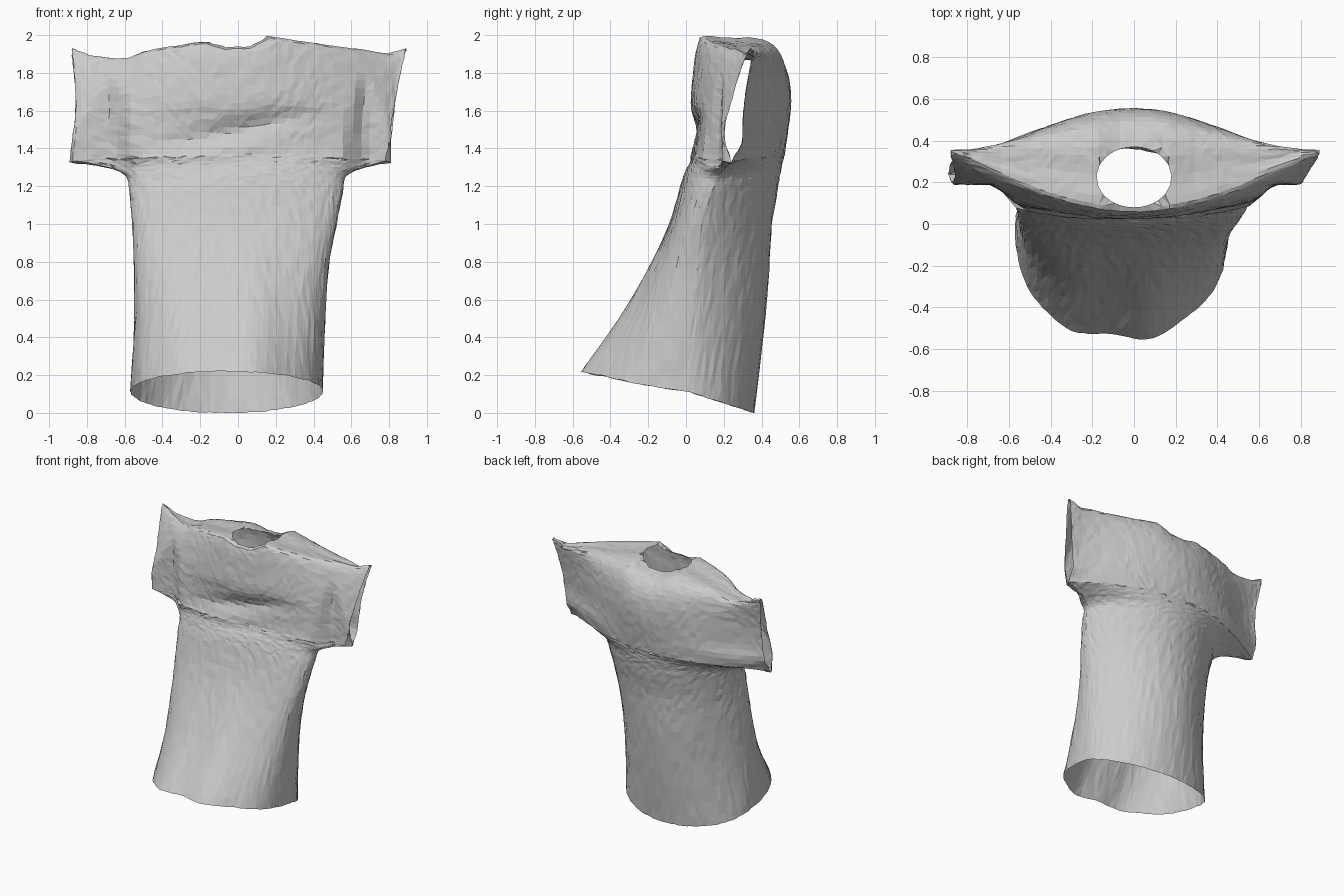
import bpy
import bmesh
import math
import random

random.seed(4)
cube = bpy.data.objects.get("Cube")
if cube:
    bpy.data.objects.remove(cube)

COLUMNS = 52
ARMHOLE = .57     # half width of the body, beyond which the sleeves start
CUFF_SHARE = .8   # part of each row that stays on the body


def resample(rows, steps):
    """Smooth in-between rows through every given row."""
    result = []
    for i in range(len(rows) - 1):
        a, b, c, d = (rows[max(0, min(len(rows) - 1, i + k))] for k in (-1, 0, 1, 2))
        for s in range(steps):
            t = s / steps
            result.append([q + t * (r - p) / 2 + t * t * (p - 2.5 * q + 2 * r - w / 2)
                           + t ** 3 * (1.5 * (q - r) + (w - p) / 2)
                           for p, q, r, w in zip(a, b, c, d)])
    return result + [list(rows[-1])]


def piecewise(points, x):
    """Linear interpolation along a short outline."""
    for (xa, za), (xb, zb) in zip(points, points[1:]):
        if x <= xb:
            return za + (zb - za) * max(0, x - xa) / (xb - xa)
    return points[-1][1]


# Torso loops: front z, side z, back z, right x, left x,
# front y, side y, back y, front and back roundness
TORSO = [
    (.22, .115, 0, -.57, .45, -.55, 0, .36, .78, 1),
    (.5, .46, .42, -.55, .46, -.35, .03, .41, .75, 1.35),
    (.78, .76, .75, -.55, .48, -.19, .05, .44, .7, 1.4),
    (1.0, .99, 1.0, -.56, .52, -.09, .08, .455, .7, 1.4),
    (1.18, 1.17, 1.18, -.575, .555, -.035, .13, .485, .75, 1.5),
    (1.27, 1.255, 1.27, -.595, .575, -.01, .17, .5, .8, 1.6),
    (1.32, 1.3, 1.32, -.7, .68, .01, .21, .51, 1, 1.9),
    (1.36, 1.325, 1.36, -.89, .81, .02, .24, .52, 1.1, 2.3),
]

# Yoke rows, from chest over the shoulders to the back:
# height share, right x, left x, centre y, sleeve end y, pinch
YOKE = [
    (0, -.89, .81, .02, .24, 1.1),
    (.17, -.88, .81, .04, .205, 1.3),
    (.34, -.865, .815, .04, .21, 1.5),
    (.5, -.86, .83, .025, .235, 1.8),
    (.72, -.865, .85, .035, .27, 2),
    (.92, -.875, .88, .05, .315, 2.3),
    (1, -.88, .89, .08, .34, 2.7),
    (.985, -.88, .89, .23, .35, 2.8),
    (.985, -.88, .89, .37, .355, 3),
    (.93, -.88, .88, .47, .35, 3.4),
    (.8, -.87, .86, .53, .335, 3.6),
    (.6, -.86, .84, .555, .315, 3.5),
    (.35, -.865, .82, .548, .3, 3.2),
    (.14, -.88, .81, .53, .295, 2.7),
    (0, -.89, .81, .52, .24, 2.3),
]

SHOULDER_LINE = [(-.88, 1.93), (-.78, 1.89), (-.6, 1.87), (-.48, 1.92),
                 (-.18, 1.965), (-.07, 1.935), (.07, 1.94), (.17, 1.995), (.3, 1.97),
                 (.6, 1.93), (.8, 1.9), (.89, 1.93)]

bm = bmesh.new()


def add_vert(x, y, z, front):
    """Place a cloth point, with chest creases, hem ripples and set-back sleeves."""
    if front:
        across = math.exp(-(x / .32) ** 2)
        for height, depth in ((1.5, .03), (1.33, .012)):
            y += depth * across * math.exp(-((z - height - .2 * x) / .05) ** 2)
        if z < 1:
            y += .025 * (1 - z) * math.cos(15 * (x + .12)) * max(0, 1 - 4 * x * x)
        if abs(x) > ARMHOLE and z > 1.25:
            y = max(y, min(.19, .1 + .9 * (abs(x) - ARMHOLE)))
    j = [random.uniform(-.0025, .0025) for _ in range(3)]
    return bm.verts.new((x + j[0], y + j[1], max(0, z + j[2])))


def spread(k, right, left):
    """Column position and depth share; only the outer columns reach into the sleeves."""
    u = -math.cos(math.pi * k / COLUMNS)
    r, l = max(right, -ARMHOLE), min(left, ARMHOLE)
    out = max(0, (abs(u) - CUFF_SHARE) / (1 - CUFF_SHARE))
    x = (r + l) / 2 + (l - r) / 2 * u + (left - l if u > 0 else right - r) * out
    n = (2 * x - right - left) / (left - right)
    return x, math.sqrt(max(0, 1 - n * n))


def bridge(lower, upper):
    for k in range(len(lower) - 1):
        bm.faces.new((lower[k], lower[k + 1], upper[k + 1], upper[k]))


# Torso tube: each loop is a front and a back strip sharing the side seams
previous = None
for zf, zs, zb, right, left, yf, ys, yb, pf, pb in resample(TORSO, 4):
    front, back = [], []
    for k in range(COLUMNS + 1):
        x, s = spread(k, right, left)
        front.append(add_vert(x, ys + (yf - ys) * s ** pf, zs + (zf - zs) * s, True))
        if k in (0, COLUMNS):
            back.append(front[-1])
        else:
            back.append(add_vert(x, ys + (yb - ys) * s ** pb, zs + (zb - zs) * s, False))
    if previous:
        bridge(previous[0], front)
        bridge(back, previous[1])
    previous = (front, back)

# Yoke and sleeves: one sheet over the shoulders, open at both sleeve ends
rows = resample(YOKE, 3)
strip = previous[0]
for index, (share, right, left, yc, ye, pinch) in enumerate(rows[1:-1]):
    new = []
    for k in range(COLUMNS + 1):
        x, s = spread(k, right, left)
        z = 1.345 + share * (piecewise(SHOULDER_LINE, x) - 1.345)
        new.append(add_vert(x, ye + (yc - ye) * s ** pinch, z, index < len(rows) / 2.5))
    bridge(strip, new)
    strip = new
bridge(strip, previous[1])

# Neck opening: remove the faces inside an oval and round the rim
NECK_Y, NECK_RX, NECK_RY = .225, .18, .145


def neck_radius(p):
    return math.hypot(p.x / NECK_RX, (p.y - NECK_Y) / NECK_RY)


hole = [f for f in bm.faces
        if f.calc_center_median().z > 1.86 and neck_radius(f.calc_center_median()) < 1]
bmesh.ops.delete(bm, geom=hole, context='FACES')
for v in bm.verts:
    if v.is_boundary and v.co.z > 1.8 and abs(v.co.x) < .3:
        r = neck_radius(v.co)
        v.co.x /= r
        v.co.y = NECK_Y + (v.co.y - NECK_Y) / r

# Faceted cloth
bmesh.ops.triangulate(bm, faces=bm.faces[:])
bmesh.ops.recalc_face_normals(bm, faces=bm.faces[:])
mesh = bpy.data.meshes.new("shirt")
bm.to_mesh(mesh)
bm.free()
shirt = bpy.data.objects.new("shirt", mesh)
bpy.context.collection.objects.link(shirt)

cloth = bpy.data.materials.new("light grey cloth")
cloth.use_nodes = True
cloth.diffuse_color = (.6, .6, .6, 1)
cloth.node_tree.nodes["Principled BSDF"].inputs["Base Color"].default_value = (.6, .6, .6, 1)
mesh.materials.append(cloth)
